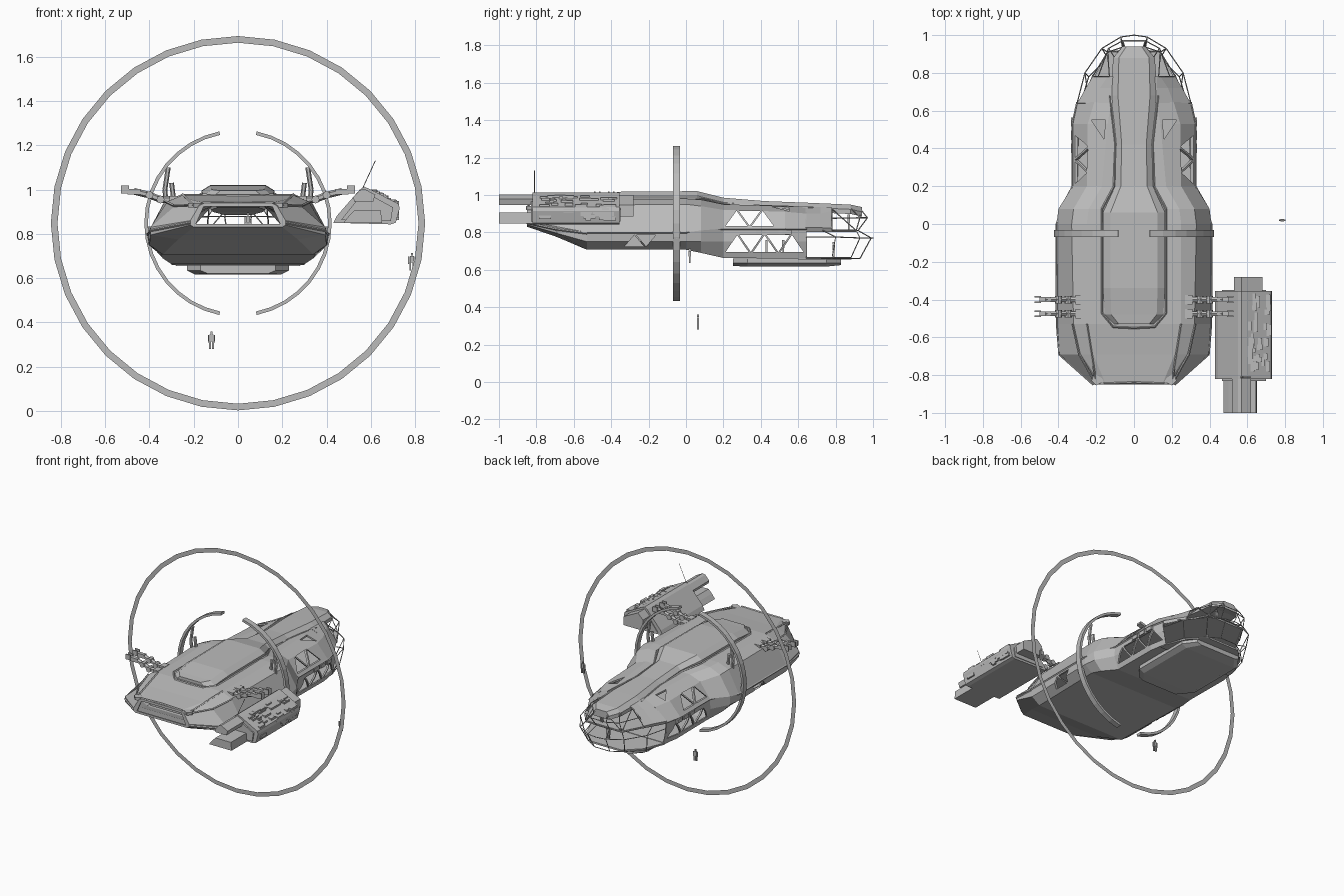
import bpy, bmesh, math, random
from mathutils import Vector, Matrix

if "Cube" in bpy.data.objects:
    bpy.data.objects.remove(bpy.data.objects["Cube"])

random.seed(4)
grey = bpy.data.materials.new("hull grey")
grey.diffuse_color = (0.5, 0.5, 0.5, 1)
grey.use_nodes = True
grey.node_tree.nodes["Principled BSDF"].inputs["Base Color"].default_value = grey.diffuse_color


def finish(name, bm):
    bmesh.ops.recalc_face_normals(bm, faces=bm.faces[:])
    me = bpy.data.meshes.new(name)
    bm.to_mesh(me)
    bm.free()
    me.materials.append(grey)
    ob = bpy.data.objects.new(name, me)
    bpy.context.collection.objects.link(ob)
    return ob


def loft(name, stations, front=True, back=True):
    """Skin mirrored half sections (y, [(x, z) from top to bottom])."""
    bm = bmesh.new()
    rings = []
    for y, half in stations:
        pts = half + [(-x, z) for x, z in reversed(half)]
        rings.append([bm.verts.new((x, y, z)) for x, z in pts])
    n = len(rings[0])
    for a, b in zip(rings, rings[1:]):
        for i in range(n):
            bm.faces.new((a[i], a[(i + 1) % n], b[(i + 1) % n], b[i]))
    if front:
        bm.faces.new(rings[0])
    if back:
        bm.faces.new(rings[-1])
    return finish(name, bm)


def add_prism(bm, pts, axis, a, b):
    def place(p, t):
        return {'x': (t, p[0], p[1]), 'y': (p[0], t, p[1]), 'z': (p[0], p[1], t)}[axis]
    lo = [bm.verts.new(place(p, a)) for p in pts]
    hi = [bm.verts.new(place(p, b)) for p in pts]
    bm.faces.new(lo)
    bm.faces.new(hi)
    for i in range(len(pts)):
        j = (i + 1) % len(pts)
        bm.faces.new((lo[i], lo[j], hi[j], hi[i]))


def prisms(name, items):
    bm = bmesh.new()
    for it in items:
        add_prism(bm, *it)
    return finish(name, bm)


def bars(name, segs, r, sides=4):
    bm = bmesh.new()
    for p, q in segs:
        p, q = Vector(p), Vector(q)
        m = Matrix.Translation((p + q) / 2) @ (q - p).to_track_quat('Z', 'Y').to_matrix().to_4x4()
        bmesh.ops.create_cone(bm, cap_ends=True, segments=sides, radius1=r, radius2=r,
                              depth=(q - p).length, matrix=m)
    return finish(name, bm)


def boxes(name, items):
    """Each item: (centre, size)."""
    bm = bmesh.new()
    for c, s in items:
        bmesh.ops.create_cube(bm, size=1, matrix=Matrix.Translation(c) @ Matrix.Diagonal((*s, 1)))
    return finish(name, bm)


def shell(ob, thick, cutter=None):
    """Give a skin thickness, then cut window openings."""
    ob.modifiers.new("wall", 'SOLIDIFY').thickness = thick
    if cutter:
        cut = ob.modifiers.new("windows", 'BOOLEAN')
        cut.operation, cut.solver, cut.object = 'DIFFERENCE', 'EXACT', cutter
    dg = bpy.context.evaluated_depsgraph_get()
    me = bpy.data.meshes.new_from_object(ob.evaluated_get(dg))
    ob.modifiers.clear()
    ob.data = me
    if cutter:
        bpy.data.objects.remove(cutter)


def arc(name, r0, r1, a0, a1, n, y0, y1, zc):
    """Ring or ring sector round the y axis; flat when y0 == y1."""
    bm = bmesh.new()
    sec = [(r0, y0), (r1, y0)] + ([(r1, y1), (r0, y1)] if y0 != y1 else [])
    rows = []
    for i in range(n + 1):
        t = math.radians(a0 + (a1 - a0) * i / n)
        rows.append([bm.verts.new((r * math.cos(t), y, zc + r * math.sin(t))) for r, y in sec])
    k = len(sec)
    for a, b in zip(rows, rows[1:]):
        for j in range(k if k > 2 else 1):
            bm.faces.new((a[j], a[(j + 1) % k], b[(j + 1) % k], b[j]))
    if k > 2:
        bm.faces.new(rows[0])
        bm.faces.new(rows[-1])
    bmesh.ops.remove_doubles(bm, verts=bm.verts[:], dist=1e-5)
    return finish(name, bm)


# Window cutters: rows of alternating triangles through both sides
def tri_row(y0, y1, z0, z1, n):
    w = (y1 - y0) / (n + 1) * 2
    out = []
    for i in range(n):
        a = y0 + i * w / 2
        lo, hi = (z0, z1) if i % 2 == 0 else (z1, z0)
        out.append(([(a + .012, lo), (a + w - .012, lo), (a + w / 2, hi)], 'x', -.6, .6))
    return out


cut = tri_row(.2, .48, .835, .915, 3) + tri_row(.2, .64, .695, .785, 5) + tri_row(-.34, -.15, .725, .785, 2)
cut += [([(s * .16, .45), (s * .15, .55), (s * .225, .55)], 'z', .87, 1.1) for s in (-1, 1)]
cut.append(([(-.19, .845), (.19, .845), (.155, .923), (-.155, .923)], 'y', -1, -.78))

# Main hull
hull = loft("main_hull", [
    (-.85, [(.15, .94), (.175, .928), (.215, .86), (.215, .84), (.20, .83)]),
    (-.69, [(.215, .955), (.28, .93), (.395, .83), (.395, .795), (.27, .775)]),
    (-.53, [(.25, .975), (.32, .945), (.405, .80), (.40, .75), (.34, .707)]),
    (.0, [(.25, .98), (.33, .95), (.41, .80), (.405, .75), (.35, .707)]),
    (.08, [(.24, .975), (.32, .94), (.40, .81), (.395, .75), (.34, .69)]),
    (.2, [(.17, .95), (.25, .92), (.325, .82), (.33, .75), (.30, .663)]),
    (.53, [(.14, .94), (.245, .91), (.325, .82), (.325, .75), (.30, .66)]),
    (.645, [(.12, .935), (.21, .90), (.30, .82), (.30, .75), (.28, .66)])], back=False)
shell(hull, .012, prisms("window_cutter", cut))

# Tail cabin walls, open at both ends
tail = loft("tail_cabin", [
    (.64, [(.12, .938), (.21, .90), (.30, .825), (.295, .805)]),
    (.72, [(.12, .935), (.18, .90), (.255, .825), (.25, .805)]),
    (.78, [(.12, .932), (.14, .915), (.22, .822), (.215, .805)])], front=False, back=False)
shell(tail, .01)

# Raised spine from the front canopy to the tail roof
loft("spine", [(y, [(t, z), (w, z - .025), (w, z - .05)]) for y, t, w, z in (
    (-.53, .08, .11, .995), (-.48, .12, .155, 1.0), (-.34, .125, .165, 1.018), (.06, .125, .165, 1.02),
    (.2, .07, .10, .985), (.42, .065, .095, .967), (.68, .085, .125, .957),
    (.88, .08, .11, .948), (.94, .04, .06, .935))])
for s in (-1, 1):
    bars("spine_trim", [((s * .17, -.47, .978), (s * .17, .08, .978)), ((s * .17, .08, .978), (s * .105, .2, .952)),
                        ((s * .105, .2, .952), (s * .1, .42, .94)), ((s * .1, .42, .94), (s * .13, .68, .932)),
                        ((s * .17, -.47, .978), (s * .11, -.545, .972)), ((s * .11, -.545, .972), (0, -.55, .972))], .006)


def mirror_poly(half):
    return half + [(-x, y) for x, y in reversed(half)]


# Decks inside and at the tail, lower bulkhead and belly pod
prisms("middle_deck", [(mirror_poly([(.22, -.66), (.37, -.5), (.38, .02), (.30, .2), (.29, .64), (.21, .78),
                                    (.14, .91)]), 'z', .803, .815)])
prisms("lower_tail_deck", [(mirror_poly([(.28, .6), (.28, .645), (.22, .79), (.12, .885)]), 'z', .655, .667)])
boxes("lower_bulkhead", [((0, -.22, .757), (.01, .4, .09))])
loft("belly_pod", [(y, [(w, .66), (w, .635), (w - .035, z)]) for y, w, z in (
    (.25, .17, .62), (.33, .23, .617), (.75, .23, .617), (.83, .17, .625))])

# Tail cages of thin bars
low_a = [(.30, .645, .775), (.26, .80, .775), (.17, .93, .77), (.07, .99, .77), (0, 1.0, .77)]
low_b = [(.28, .645, .66), (.24, .78, .66), (.14, .88, .66), (.06, .93, .66), (0, .93, .66)]
up_a = [(.19, .78, .875), (.135, .93, .878), (.06, .97, .878), (0, .97, .878)]
roof = [(.13, .78, .925), (.105, .885, .925), (.05, .94, .915), (0, .94, .915)]
base = [(.22, .78, .81), (.14, .91, .81), (.05, .92, .81), (0, .92, .81)]
segs = []
for s in (-1, 1):
    def m(p):
        return (p[0] * s, p[1], p[2])
    for line in (low_a, low_b, up_a, base):
        segs += [(m(p), m(q)) for p, q in zip(line, line[1:])]
    for a, b in ((low_a, low_b), (up_a, roof), (up_a, base)):
        segs += [(m(p), m(q)) for p, q in list(zip(a, b))[:-1]]
    segs += [(m(low_a[1]), m((.25, .73, .81))), (m(low_a[2]), m(base[1])), (m(low_a[3]), m(base[2])),
             (m(roof[0]), m(base[1])), (m(roof[2]), m(base[1]))]
bars("tail_cage", segs, .003)

# Nose brow frames, side rails and side fittings
for s in (-1, 1):
    prisms("nose_corner", [([(s * .15, -.83), (s * .2, -.855), (s * .225, -.83), (s * .21, -.79)], 'z', .92, .94)])
    bars("nose_frame", [((s * .2, -.85, .93), (s * .29, -.69, .928)), ((s * .29, -.69, .928), (s * .325, -.53, .945)),
                        ((s * .2, -.85, .93), (s * .25, -.53, .978)), ((s * .215, -.85, .85), (s * .395, -.69, .815)),
                        ((s * .395, -.69, .815), (s * .408, -.53, .795)), ((s * .16, -.845, .94), (0, -.84, .942))], .006)
    bars("side_rail", [((s * .325, .2, .818), (s * .325, .53, .818)), ((s * .325, .53, .818), (s * .30, .645, .818)),
                       ((s * .41, 0, .8), (s * .325, .2, .818)), ((s * .408, -.53, .8), (s * .41, 0, .8))], .006)
    boxes("side_fittings", [((s * .325, y, .8), (.016, .05, .025)) for y in (.4, .47, .54)])

# Large flat ring and the two inner ring halves with their struts
arc("large_ring", .815, .845, 0, 360, 32, -.014, -.014, .848)
for s, side in ((-1, "left"), (1, "right")):
    c = 0 if s > 0 else 180
    arc(side + "_inner_arc", .407, .423, c - 78.5, c + 78.5, 16, -.07, -.032, .848)
    bars(side + "_arc_strut", [((s * .29, -.05, .95), (s * .30, -.05, 1.03)), ((s * .325, -.05, .94), (s * .33, -.05, 1.0)),
                               ((s * .33, -.05, 1.0), (s * .315, -.05, 1.1))], .011, 6)
    bars(side + "_arc_mount", [((s * .39, -.05, z), (s * .415, -.05, z)) for z in (.78, .82)], .014, 6)

    # Pair of jointed arms on each flank
    for y in (-.4, -.475):
        j = [(s * .29, y, .955), (s * .35, y, .955), (s * .40, y, .975), (s * .52, y, 1.0)]
        bars(side + "_arm", [(j[0], j[1]), (j[1], j[2]), (j[2], (s * .47, y, .992))], .015, 6)
        boxes(side + "_arm_clamp", [((s * .47, y, .99), (.06, .026, .026)), ((s * .51, y + .014, 1.0), (.035, .008, .035)),
                                    ((s * .51, y - .014, 1.0), (.035, .008, .035)), (j[0], (.04, .05, .03))])
        bars(side + "_arm_joint", [((p[0], y - .02, p[2]), (p[0], y + .02, p[2])) for p in j[1:3]], .018, 8)

# Equipment pod carried on the right arms
body = [(.43, .85), (.445, .88), (.55, 1.0), (.57, 1.013), (.60, 1.0), (.725, .935), (.73, .915), (.712, .85), (.69, .843)]
prisms("pod_body", [(body, 'y', -.82, -.355)])
face = [(.465, .862), (.555, .975), (.58, .985), (.70, .92), (.69, .858)]
prisms("pod_end_plate", [(face, 'y', -.83, -.35)])
prisms("pod_muzzle", [([(.525, .945), (.52, .965), (.55, .998), (.57, 1.003), (.62, .977), (.61, .945)], 'y', -1, -.82),
                      ([(.475, .848), (.50, .88), (.525, .905), (.645, .905), (.65, .848)], 'y', -1, -.82),
                      ([(.535, .885), (.53, .96), (.57, 1.0), (.68, .945), (.68, .885)], 'y', -.36, -.28)])
items = []
for i in range(34):
    t, y = random.uniform(.05, .95), random.uniform(-.79, -.39)
    items.append(((.60 + .125 * t, y, .997 - .065 * t), (random.uniform(.015, .04), random.uniform(.02, .07), .014)))
for i in range(14):
    items.append(((.72, random.uniform(-.79, -.39), random.uniform(.87, .92)), (.016, random.uniform(.02, .07), .02)))
boxes("pod_surface_fittings", items)
bars("pod_antenna", [((.56, -.81, 1.0), (.62, -.81, 1.13))], .0018)


# Crew figures, some floating outside
def crew(x, y, z):
    boxes("crew_figure", [((x + dx, y, z + dz), (w, d, h)) for dx, dz, w, d, h in (
        (-.007, .018, .008, .01, .036), (.007, .018, .008, .01, .036), (0, .05, .018, .011, .03),
        (-.014, .046, .005, .007, .034), (.014, .046, .005, .007, .034), (0, .073, .01, .011, .013))])


for p in ((-.12, .065, .28), (.785, .02, .635), (.045, .87, .816), (.05, .79, .668), (.1, .43, .68), (.1, .52, .68)):
    crew(*p)
